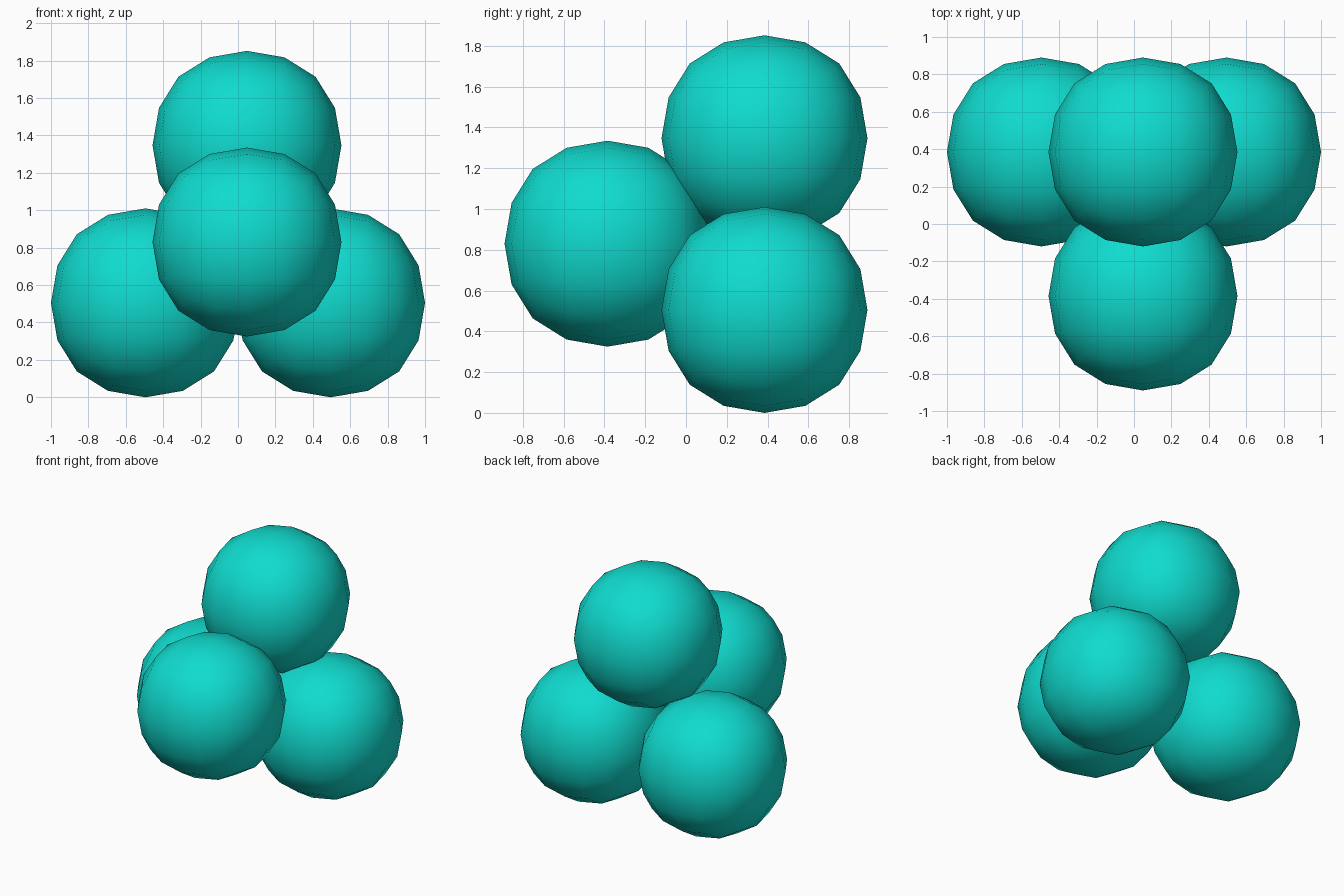
import bpy

cube = bpy.data.objects.get("Cube")
if cube:
    bpy.data.objects.remove(cube, do_unlink=True)

# One teal material for every ball
teal = bpy.data.materials.new("teal")
teal.use_nodes = True
colour = (0.005, 0.71, 0.62, 1)
teal.diffuse_color = colour
teal.node_tree.nodes["Principled BSDF"].inputs["Base Color"].default_value = colour

RADIUS = 0.505
SHRINK = 0.8395  # a subdivided cube shrinks to this share of its half-width


def ball(name, location):
    """Rounded ball: a cube smoothed twice by subdivision."""
    bpy.ops.mesh.primitive_cube_add(size=2 * RADIUS / SHRINK, location=location)
    obj = bpy.context.object
    obj.name = name
    obj.data.materials.append(teal)
    obj.modifiers.new("round", "SUBSURF").levels = 2
    obj.modifiers["round"].render_levels = 2
    bpy.ops.object.shade_smooth()
    return obj


# Two base balls at the back, one leaning in front, one on top
for side, x in (("left", 0.495), ("right", -0.495)):
    ball(side + "_base_ball", (x, 0.385, RADIUS))
ball("front_ball", (0.048, -0.385, 0.83))
ball("top_ball", (0.048, 0.385, 1.347))
